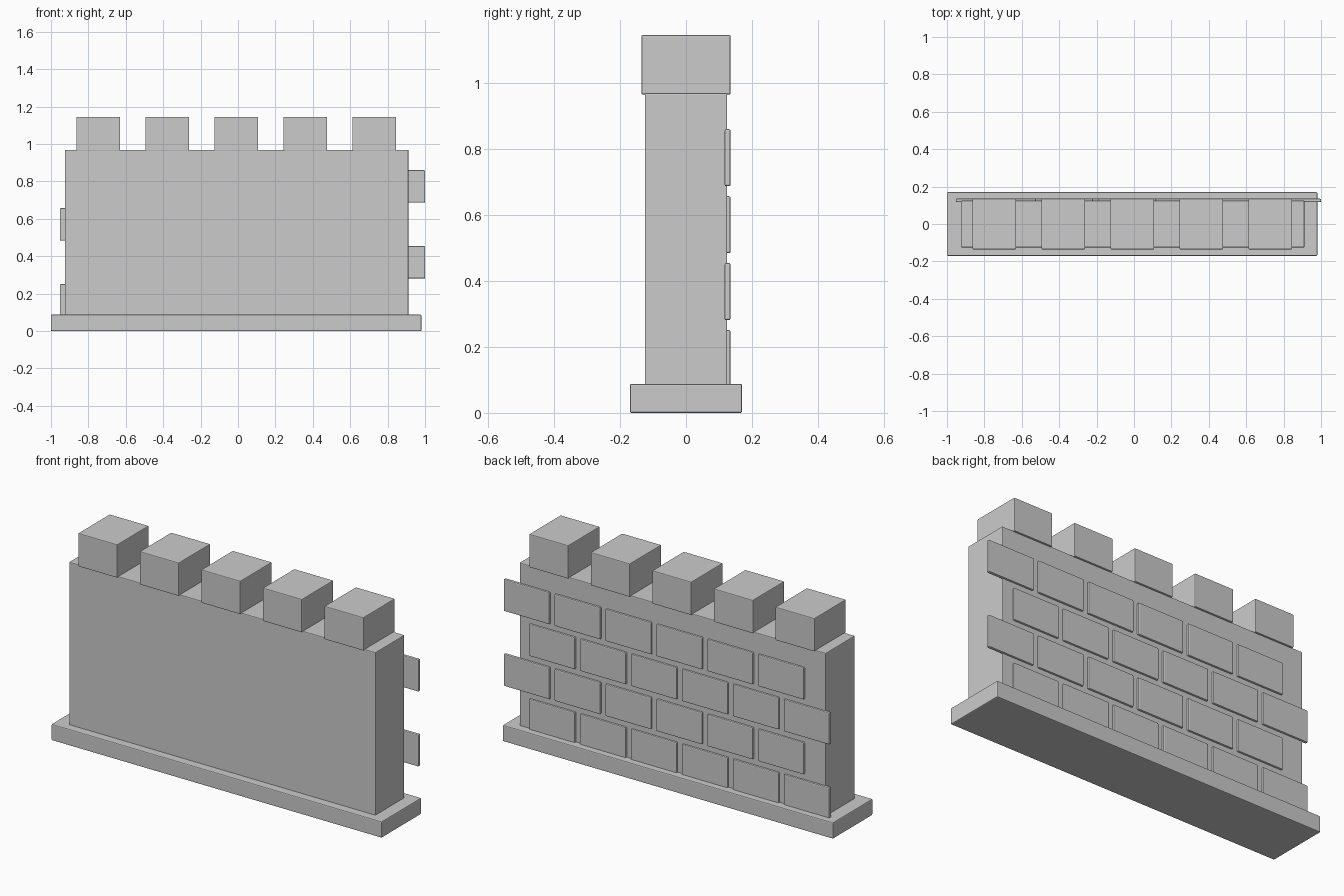
import bpy

if "Cube" in bpy.data.objects:
    bpy.data.objects.remove(bpy.data.objects["Cube"])


def block(name, x0, x1, y0, y1, z0, z1, bevel):
    """Box between the given limits with softly bevelled edges."""
    bpy.ops.mesh.primitive_cube_add(
        size=1, location=((x0 + x1) / 2, (y0 + y1) / 2, (z0 + z1) / 2))
    ob = bpy.context.object
    ob.name = name
    ob.scale = (x1 - x0, y1 - y0, z1 - z0)
    bpy.ops.object.transform_apply(location=False, rotation=False, scale=True)
    mod = ob.modifiers.new("bevel", 'BEVEL')
    mod.width = bevel
    mod.segments = 2
    return ob


# Plinth and wall body
block("base", -1.0, 0.98, -0.17, 0.17, 0.0, 0.088, 0.005)
block("wall", -0.925, 0.911, -0.125, 0.125, 0.04, 0.969, 0.004)

# Merlons along the top
for i in range(5):
    cx = -0.747 + i * 0.369
    block(f"merlon_{i + 1}", cx - 0.117, cx + 0.117, -0.135, 0.135, 0.965, 1.145, 0.004)

# Staggered rows of bricks on the back face
brick_w, brick_h, pitch, row_step = 0.275, 0.173, 0.305, 0.203
for row in range(4):
    start = -0.953 if row % 2 == 0 else -0.80
    z = 0.078 + row * row_step
    for col in range(6):
        x = start + col * pitch
        block(f"brick_{row + 1}_{col + 1}", x, x + brick_w, 0.117, 0.135, z, z + brick_h, 0.005)
